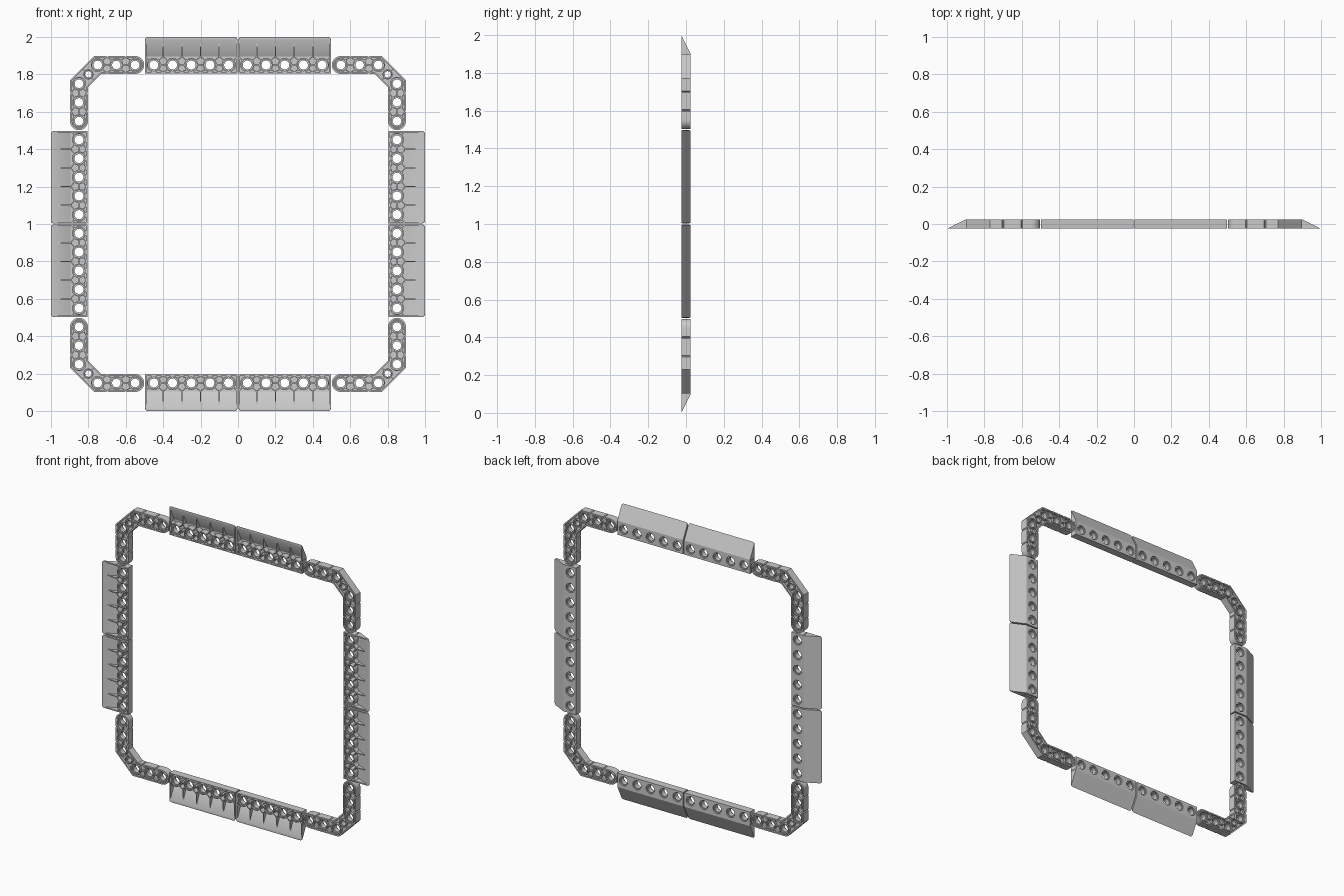
import bpy, bmesh, math
from mathutils import Vector, Matrix

if "Cube" in bpy.data.objects:
    bpy.data.objects.remove(bpy.data.objects["Cube"])

H = 0.025            # half thickness
PITCH = 0.1          # hole spacing


def circle(c, r, n=28):
    return [(c[0] + r * math.cos(2 * math.pi * k / n),
             c[1] + r * math.sin(2 * math.pi * k / n)) for k in range(n)]


def slab(bm, loops, y0, y1):
    """Fill nested x/z loops (inner loops become holes) from y0 to y1."""
    cu = bpy.data.curves.new("tmp", 'CURVE')
    cu.dimensions, cu.fill_mode, cu.extrude = '2D', 'BOTH', (y1 - y0) / 2
    for loop in loops:
        s = cu.splines.new('POLY')
        s.points.add(len(loop) - 1)
        for p, co in zip(s.points, loop):
            p.co = (co[0], co[1], 0, 1)
        s.use_cyclic_u = True
    ob = bpy.data.objects.new("tmp", cu)
    bpy.context.collection.objects.link(ob)
    dg = bpy.context.evaluated_depsgraph_get()
    me = bpy.data.meshes.new_from_object(ob.evaluated_get(dg))
    me.transform(Matrix.Translation((0, (y0 + y1) / 2, 0)) @ Matrix.Rotation(math.pi / 2, 4, 'X'))
    part = bmesh.new()
    part.from_mesh(me)
    bmesh.ops.remove_doubles(part, verts=part.verts, dist=1e-5)
    bmesh.ops.recalc_face_normals(part, faces=part.faces)
    part.to_mesh(me)
    part.free()
    bm.from_mesh(me)
    bpy.data.objects.remove(ob)
    bpy.data.curves.remove(cu)
    bpy.data.meshes.remove(me)


def rib(bm, p, q, y0, y1, w=0.006):
    p, q = Vector(p), Vector(q)
    d = (q - p).normalized()
    n = Vector((-d.y, d.x)) * w / 2
    slab(bm, [[p - n, q - n, q + n, p + n]], y0, y1)


def loft(bm, sections):
    """Join (x, profile) sections, profile in (z, y), into a closed solid."""
    rings = [[bm.verts.new((x, y, z)) for z, y in prof] for x, prof in sections]
    faces = [bm.faces.new(rings[0]), bm.faces.new(rings[-1])]
    for a, b in zip(rings, rings[1:]):
        for i in range(len(a)):
            j = (i + 1) % len(a)
            faces.append(bm.faces.new((a[i], a[j], b[j], b[i])))
    bmesh.ops.recalc_face_normals(bm, faces=faces)


def tubes(bm, centres, outer, bore, inner):
    slab(bm, [l for c in centres for l in (circle(c, outer), circle(c, bore))], -H, H)
    slab(bm, [l for c in centres for l in (circle(c, bore + .001), circle(c, inner))], -.016, .016)


def finish(bm, name):
    me = bpy.data.meshes.new(name)
    bm.to_mesh(me)
    bm.free()
    ob = bpy.data.objects.new(name, me)
    bpy.context.collection.objects.link(ob)
    bpy.ops.object.select_all(action='DESELECT')
    ob.select_set(True)
    bpy.context.view_layer.objects.active = ob
    bpy.ops.object.shade_smooth_by_angle(angle=math.radians(30))
    bpy.data.objects.remove(ob)
    return me


# Sloped panel: hollow shell open to the front, row of five holes
def make_panel():
    bm = bmesh.new()
    L, z0 = 0.246, 0.805
    centres = [((k - 2) * PITCH, 0.85) for k in range(5)]
    # flat back with holes
    slab(bm, [[(-L, z0), (L, z0), (L, .9), (-L, .9)]] + [circle(c, .031) for c in centres], .016, H)

    # sloping plate with trimmed outer corners
    def slope(tip):
        ty = H - 2 * H * (tip - .9) / .1
        return [(.9, H), (tip, ty), (tip - .001, -H), (tip - .016, -H), (.896, .016)]
    loft(bm, [(-L, slope(.988)), (-L + .004, slope(.996)), (-L + .012, slope(.9995)),
              (L - .012, slope(.9995)), (L - .004, slope(.996)), (L, slope(.988))])
    # inner wall and wedge-shaped end walls
    slab(bm, [[(-L, z0), (L, z0), (L, z0 + .008), (-L, z0 + .008)]], -H, H)
    wedge = [(z0, -H), (.987, -H), (.988, -.019), (.9, H), (z0, H)]
    for s in (-1, 1):
        loft(bm, [(s * L, wedge), (s * (L - .008), wedge)])
    tubes(bm, centres, .038, .031, .024)
    # fading ribs and branches between the holes
    fin = [(.89, -.017), (.966, -.017), (.966, -.012), (.9, .02), (.89, .02)]
    for k in range(4):
        u = (k - 1.5) * PITCH
        loft(bm, [(u - .003, fin), (u + .003, fin)])
        rib(bm, (u - .014, .85), (u + .014, .85), -.02, .018)
        rib(bm, (u, z0), (u, .816), -.02, .018)
        for s in (-1, 1):
            rib(bm, (u, .895), (u + s * .027, .872), -.02, .018)
            rib(bm, (u, .812), (u + s * .027, .828), -.02, .018)
    for s in (-1, 1):
        rib(bm, (s * L, .895), (s * .223, .872), -.02, .018)
    return finish(bm, "sloped_panel")


def outline(path, d, notch=0):
    """Offset loop round an open path with round ends and optional notches."""
    out = []
    for P in (path, path[::-1]):
        prev = None
        for a, b in zip(P, P[1:]):
            t = (b - a).normalized()
            n = Vector((-t.y, t.x))
            if prev:
                m = (prev + n).normalized()
                out.append(a + m * d / m.dot(n))
            if notch and (b - a).length < .12:
                mid = (a + b) / 2 + n * d
                out += [mid - t * notch, mid - n * notch, mid + t * notch]
            prev = n
        for k in range(15):
            ang = math.pi / 2 - math.pi * k / 14
            out.append(b + d * (math.cos(ang) * t + math.sin(ang) * n))
    return out


# Bent corner beam: walled bar with three holes per arm and one in the bend
def make_beam():
    bm = bmesh.new()
    P = [Vector(p) for p in ((-.85, .55), (-.85, .65), (-.85, .75),
                             (-.75, .85), (-.65, .85), (-.55, .85))]
    mid = (-.8, .8)
    slab(bm, [outline(P, .048, .005), outline(P, .039)], -H, H)
    slab(bm, [outline(P, .041)] + [circle(c, .03) for c in P] + [circle(mid, .018)], -.009, .009)
    tubes(bm, P, .037, .030, .023)
    tubes(bm, [mid], .027, .021, .017)
    for a, b in zip(P, P[1:]):
        t = (b - a).normalized()
        n = Vector((-t.y, t.x))
        c = (a + b) / 2
        if (b - a).length < .12:
            rib(bm, a + t * .035, b - t * .035, -.021, .021)
            for s in (-1, 1):
                for e in (-1, 1):
                    rib(bm, c + n * s * .042, c + t * e * .026 + n * s * .024, -.021, .021)
        else:
            for s in (-1, 1):
                rib(bm, c + n * s * .025, c + n * s * .042, -.021, .021)
    return finish(bm, "corner_beam")


panel, beam = make_panel(), make_beam()


def place(name, mesh, turn, offset=0):
    ob = bpy.data.objects.new(name, mesh)
    ob.matrix_world = (Matrix.Translation((0, 0, 1)) @ Matrix.Rotation(turn, 4, 'Y')
                       @ Matrix.Translation((offset, 0, 0)))
    bpy.context.collection.objects.link(ob)


# Four sides of the frame
for i, side in enumerate(("top", "right", "bottom", "left")):
    turn = i * math.pi / 2
    for half, off in (("a", -.25), ("b", .25)):
        place(f"{side}_panel_{half}", panel, turn, off)
    place(f"{side}_corner_beam", beam, turn)
